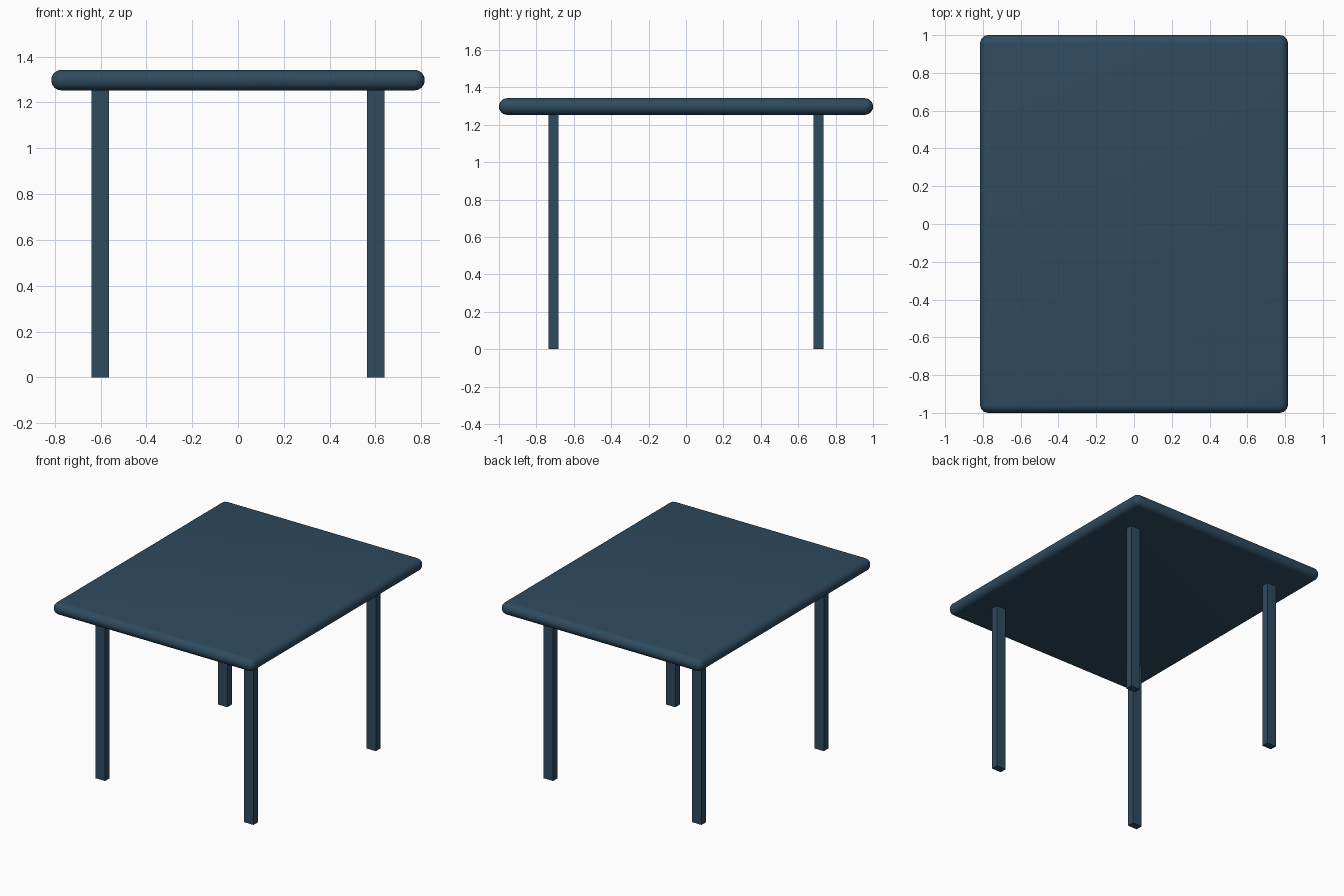
import bpy
import math

if "Cube" in bpy.data.objects:
    bpy.data.objects.remove(bpy.data.objects["Cube"])

paint = bpy.data.materials.new("dark_blue_paint")
paint.diffuse_color = (0.028, 0.070, 0.115, 1.0)
paint.use_nodes = True
paint.node_tree.nodes["Principled BSDF"].inputs["Base Color"].default_value = paint.diffuse_color


def box(name, size, centre):
    bpy.ops.mesh.primitive_cube_add(size=1, location=centre)
    ob = bpy.context.object
    ob.name = name
    ob.scale = size
    bpy.ops.object.transform_apply(location=False, rotation=False, scale=True)
    ob.data.materials.append(paint)
    return ob


UNDERSIDE, TOP = 1.253, 1.342

# Table top: slab with fully rounded edges
top = box("table_top", (1.63, 2.0, TOP - UNDERSIDE), (0, 0, (TOP + UNDERSIDE) / 2))
bevel = top.modifiers.new("rounded_edges", 'BEVEL')
bevel.width = 0.044
bevel.segments = 6
bevel.limit_method = 'ANGLE'
bpy.ops.object.modifier_apply(modifier=bevel.name)
bpy.ops.object.shade_smooth_by_angle(angle=math.radians(40))

# Four straight rectangular legs
for y_name, sy in (("front", -1), ("back", 1)):
    for x_name, sx in (("left", -1), ("right", 1)):
        box(f"{y_name}_{x_name}_leg", (0.076, 0.052, UNDERSIDE + 0.005),
            (sx * 0.602, sy * 0.708, (UNDERSIDE + 0.005) / 2))
